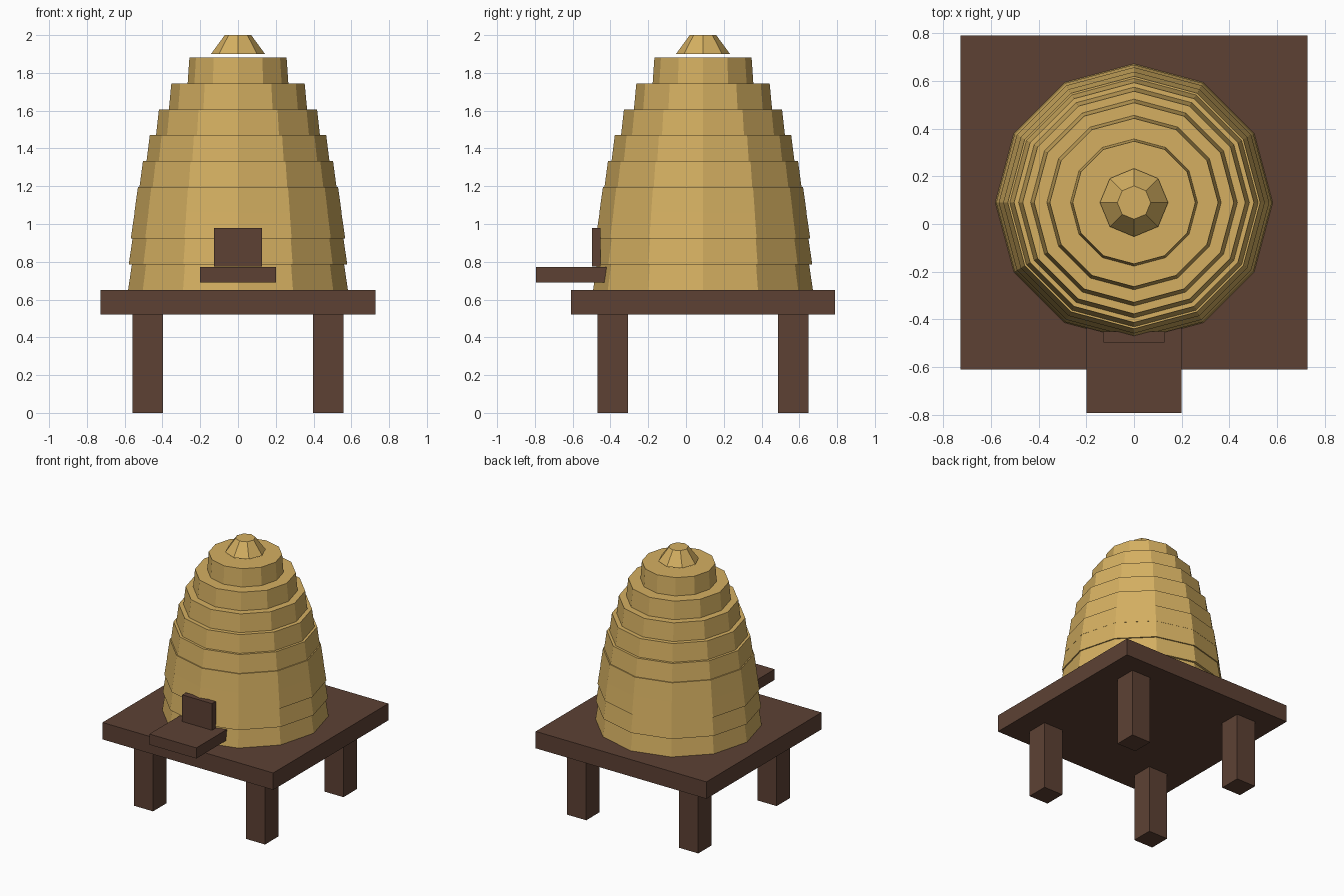
import bpy, bmesh, math

if "Cube" in bpy.data.objects:
    bpy.data.objects.remove(bpy.data.objects["Cube"])

CY = 0.09      # hive and stand are centred slightly behind the origin


def material(name, rgb):
    m = bpy.data.materials.new(name)
    m.diffuse_color = (*rgb, 1)
    m.use_nodes = True
    m.node_tree.nodes["Principled BSDF"].inputs["Base Color"].default_value = m.diffuse_color
    return m


straw = material("straw", (0.66, 0.43, 0.12))
wood = material("dark_wood", (0.109, 0.053, 0.034))


def finish(name, bm, mat):
    mesh = bpy.data.meshes.new(name)
    bm.to_mesh(mesh)
    bm.free()
    mesh.materials.append(mat)
    ob = bpy.data.objects.new(name, mesh)
    bpy.context.collection.objects.link(ob)
    return ob


def box(name, lo, hi, mat):
    bm = bmesh.new()
    bmesh.ops.create_cube(bm, size=1)
    for v in bm.verts:
        v.co = [lo[i] + (v.co[i] + 0.5) * (hi[i] - lo[i]) for i in range(3)]
    return finish(name, bm, mat)


def frustum(name, sides, r_bottom, r_top, z0, z1, mat):
    bm = bmesh.new()
    rings = []
    for r, z in ((r_bottom, z0), (r_top, z1)):
        angles = [2 * math.pi * i / sides for i in range(sides)]
        rings.append([bm.verts.new((r * math.cos(a), CY + r * math.sin(a), z))
                      for a in angles])
    low, high = rings
    bm.faces.new(low[::-1])
    bm.faces.new(high)
    for i in range(sides):
        j = (i + 1) % sides
        bm.faces.new((low[i], low[j], high[j], high[i]))
    return finish(name, bm, mat)


# Stand: slab and four square legs
box("platform", (-0.727, CY - 0.70, 0.52), (0.727, CY + 0.70, 0.65), wood)
for sx, side in ((-1, "left"), (1, "right")):
    for sy, end in ((-1, "front"), (1, "back")):
        x, y = sx * 0.477, CY + sy * 0.477
        box(f"{end}_{side}_leg", (x - 0.081, y - 0.081, 0),
            (x + 0.081, y + 0.081, 0.52), wood)

# Stacked straw coils following a dome, each tapering a little
COILS, Z0, STEP = 9, 0.65, 0.1367
for i in range(COILS):
    r = 0.582 * math.sqrt(1 - (i / COILS) ** 2)
    frustum(f"straw_coil_{i + 1}", 12, r, r * 0.965,
            Z0 + i * STEP, Z0 + (i + 1) * STEP, straw)

# Small knob floating just over the top coil
frustum("top_knob", 8, 0.143, 0.07, 1.90, 2.0, straw)

# Entrance: door plate and landing board
box("door", (-0.127, -0.497, 0.775), (0.127, -0.452, 0.98), wood)
box("landing_board", (-0.2, -0.793, 0.69), (0.2, -0.40, 0.772), wood)
